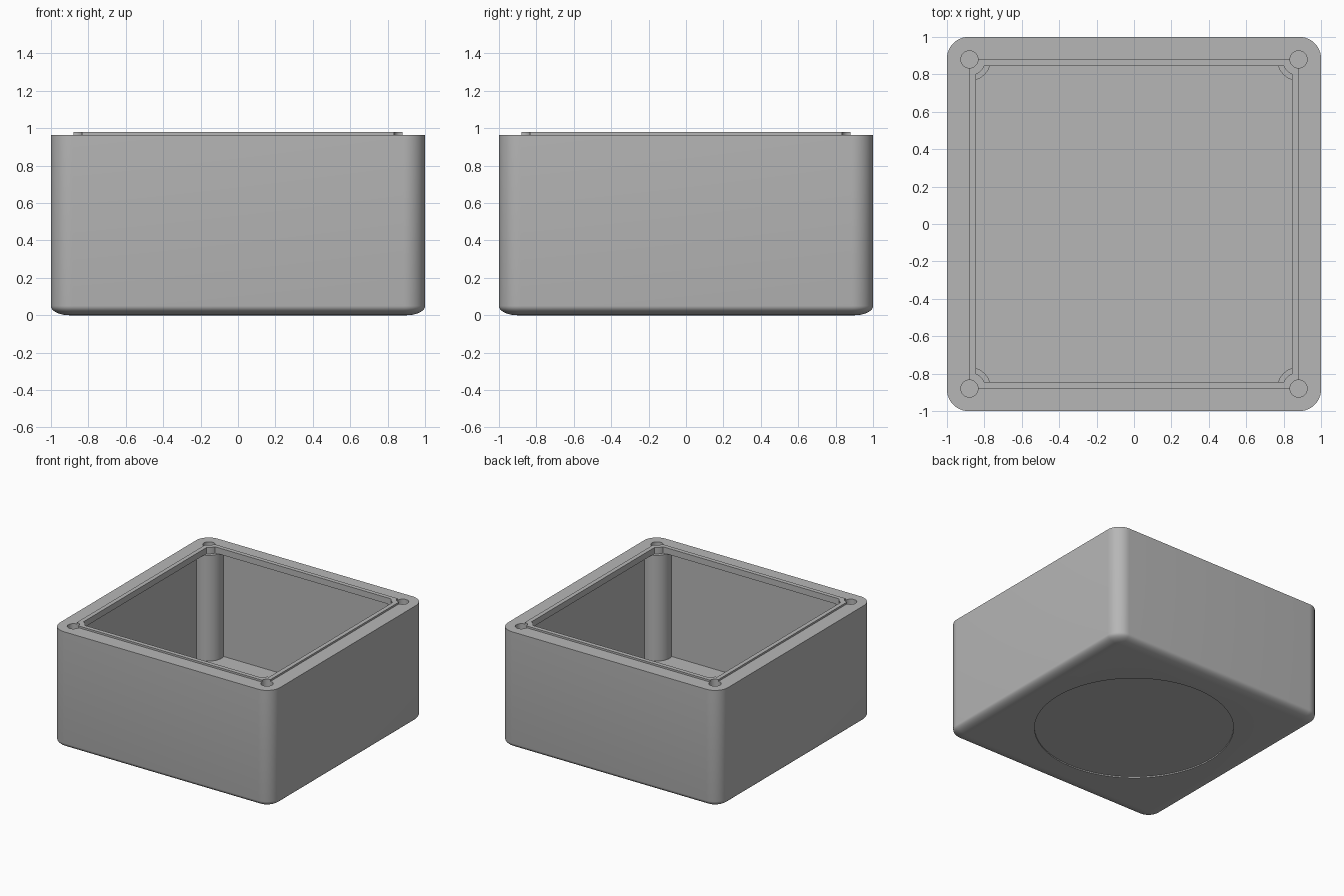
import bpy, bmesh
from math import pi, sin, cos, asin, radians

old = bpy.data.objects.get("Cube")
if old:
    bpy.data.objects.remove(old, do_unlink=True)

# Main dimensions
RIM, LIP_TOP, LIP_BASE, FLOOR = 0.965, 0.98, 0.93, 0.06
SCREW = 0.88

grey = bpy.data.materials.new("light grey plastic")
grey.use_nodes = True
colour = (0.47, 0.47, 0.47, 1)
grey.diffuse_color = colour
grey.node_tree.nodes["Principled BSDF"].inputs["Base Color"].default_value = colour


def rounded_loop(half, radius, steps=12):
    """Square outline with round corners."""
    pts = []
    for q in range(4):
        mid = pi / 4 + q * pi / 2
        cx = (half - radius) * (1 if cos(mid) > 0 else -1)
        cy = (half - radius) * (1 if sin(mid) > 0 else -1)
        for i in range(steps + 1):
            a = q * pi / 2 + i / steps * pi / 2
            pts.append((cx + radius * cos(a), cy + radius * sin(a)))
    return pts


def notched_loop(half, radius, steps=16):
    """Square outline whose corners bend inwards around the screw posts."""
    a0 = pi * 1.5 + asin((half - SCREW) / radius)
    a1 = pi - asin((half - SCREW) / radius)
    corner = [(SCREW + radius * cos(a0 + (a1 - a0) * i / steps),
               SCREW + radius * sin(a0 + (a1 - a0) * i / steps))
              for i in range(steps + 1)]
    pts = []
    for q in range(4):
        c, s = (1, 0, -1, 0)[q], (0, 1, 0, -1)[q]
        pts += [(x * c - y * s, x * s + y * c) for x, y in corner]
    return pts


def circle_loop(cx, cy, radius, count):
    return [(cx + radius * cos(2 * pi * i / count),
             cy + radius * sin(2 * pi * i / count)) for i in range(count)]


def loft(name, sections):
    """Closed solid through (outline, height) sections."""
    bm = bmesh.new()
    rings = [[bm.verts.new((x, y, z)) for x, y in pts] for pts, z in sections]
    for low, high in zip(rings, rings[1:]):
        n = len(low)
        for i in range(n):
            j = (i + 1) % n
            bm.faces.new((low[i], low[j], high[j], high[i]))
    bm.faces.new(rings[0][::-1])
    bm.faces.new(rings[-1])
    bmesh.ops.recalc_face_normals(bm, faces=bm.faces)
    mesh = bpy.data.meshes.new(name)
    bm.to_mesh(mesh)
    bm.free()
    mesh.materials.append(grey)
    obj = bpy.data.objects.new(name, mesh)
    bpy.context.collection.objects.link(obj)
    return obj


def combine(target, tool, operation):
    mod = target.modifiers.new(tool.name, 'BOOLEAN')
    mod.operation, mod.solver, mod.object = operation, 'EXACT', tool
    bpy.context.view_layer.objects.active = target
    bpy.ops.object.modifier_apply(modifier=mod.name)
    bpy.data.objects.remove(tool, do_unlink=True)


# Outer body with softened bottom edge
sections = []
for i in range(9):
    t = i / 8 * pi / 2
    inset = 0.1 * (1 - sin(t))
    sections.append((rounded_loop(1 - inset, 0.115 - inset), 0.05 * (1 - cos(t))))
sections.append((rounded_loop(1, 0.115), RIM))
body = loft("enclosure_body", sections)

# Raised sealing lip
square = [(SCREW, SCREW), (-SCREW, SCREW), (-SCREW, -SCREW), (SCREW, -SCREW)]
combine(body, loft("sealing_lip", [(square, 0.5), (square, LIP_TOP)]), 'UNION')

# Interior, leaving four screw posts and a narrower mouth
inner = notched_loop(0.915, 0.115)
combine(body, loft("interior_cut", [(inner, FLOOR), (inner, LIP_BASE)]), 'DIFFERENCE')
mouth = notched_loop(0.845, 0.087)
combine(body, loft("mouth_cut", [(mouth, LIP_BASE - 0.002), (mouth, 1.2)]), 'DIFFERENCE')

# Screw holes
for sx in (-1, 1):
    for sy in (-1, 1):
        hole = circle_loop(sx * SCREW, sy * SCREW, 0.046, 32)
        combine(body, loft("screw_hole_cut", [(hole, 0.5), (hole, 1.2)]), 'DIFFERENCE')

# Shallow round recess underneath
disc = circle_loop(0, 0, 0.75, 64)
combine(body, loft("base_recess_cut", [(disc, -0.1), (disc, 0.01)]), 'DIFFERENCE')

bpy.ops.object.select_all(action='DESELECT')
body.select_set(True)
bpy.context.view_layer.objects.active = body
bpy.ops.object.shade_smooth_by_angle(angle=radians(30))
